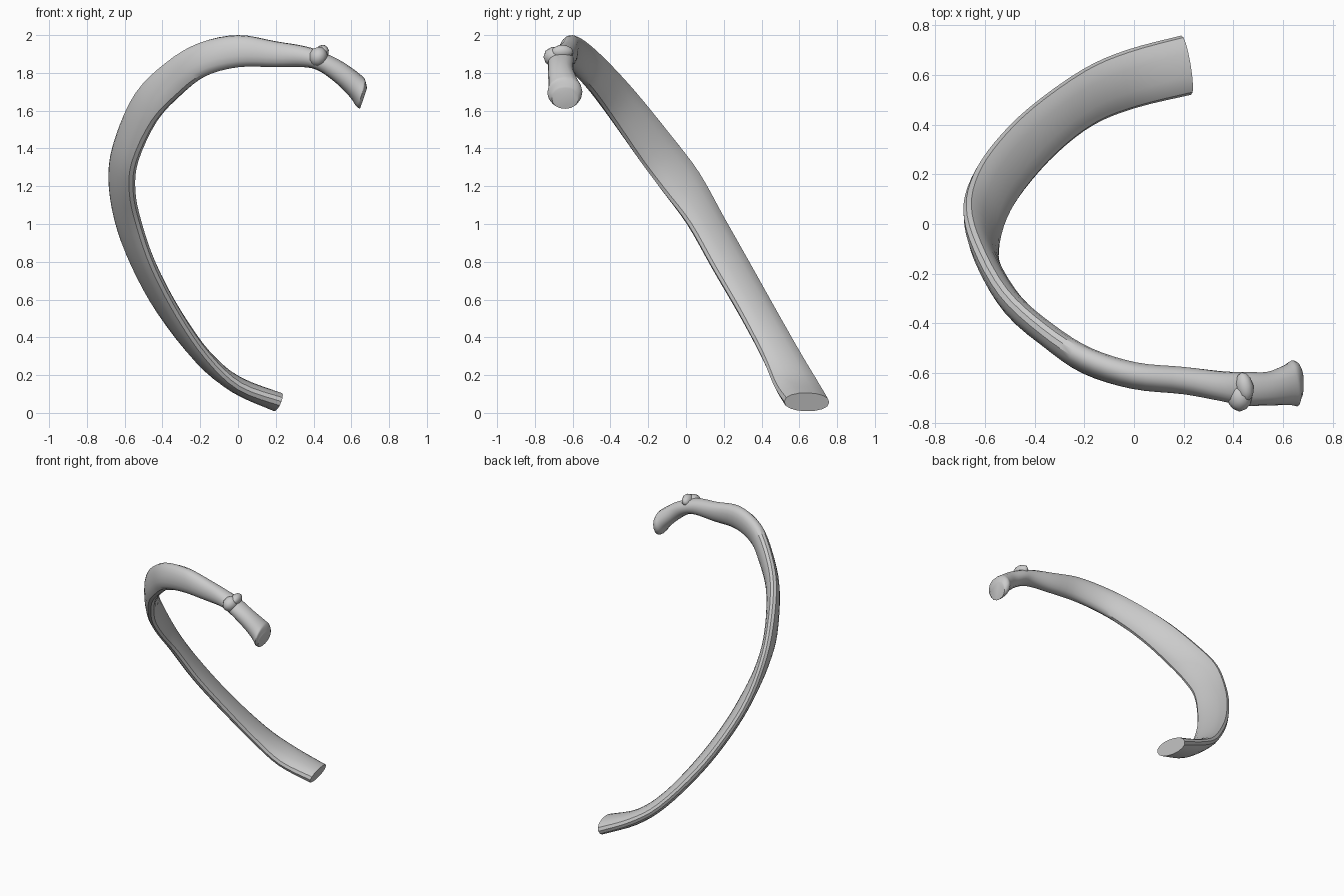
import bpy, math
from mathutils import Vector

if "Cube" in bpy.data.objects:
    bpy.data.objects.remove(bpy.data.objects["Cube"])

# Stations along the bone: upper edge, lower edge, half thickness
STATIONS = [
    ((.19, .758, .055), (.23, .52, .06), .052),
    ((-.03, .70, .16), (.01, .468, .14), .046),
    ((-.21, .62, .29), (-.16, .40, .30), .042),
    ((-.42, .47, .55), (-.31, .285, .52), .042),
    ((-.56, .33, .80), (-.44, .14, .77), .042),
    ((-.645, .20, 1.03), (-.52, .01, 1.0), .042),
    ((-.675, .07, 1.27), (-.555, -.12, 1.17), .042),
    ((-.635, -.08, 1.47), (-.54, -.24, 1.33), .044),
    ((-.53, -.27, 1.70), (-.44, -.385, 1.54), .046),
    ((-.37, -.42, 1.86), (-.31, -.485, 1.68), .048),
    ((-.20, -.53, 1.96), (-.18, -.57, 1.78), .052),
    ((0, -.60, 2.0), (0, -.62, 1.83), .054),
    ((.20, -.62, 1.967), (.20, -.64, 1.83), .055),
    ((.36, -.65, 1.94), (.35, -.655, 1.83), .06),
    ((.46, -.665, 1.905), (.43, -.66, 1.81), .068),
    ((.56, -.665, 1.855), (.52, -.66, 1.745), .068),
    ((.65, -.65, 1.79), (.59, -.645, 1.675), .082),
    ((.672, -.642, 1.765), (.625, -.64, 1.625), .093),
    ((.683, -.64, 1.72), (.645, -.64, 1.61), .07),
]
SIDES, STEPS = 16, 4


def spline(p, i, t):
    """Catmull-Rom interpolation over a list of values."""
    a, b = p[max(i - 1, 0)], p[i]
    c, d = p[min(i + 1, len(p) - 1)], p[min(i + 2, len(p) - 1)]
    return (b * 2 + (c - a) * t + (a * 2 - b * 5 + c * 4 - d) * t * t
            + (b * 3 - a - c * 3 + d) * t ** 3) * .5


def make_object(name, verts, faces):
    mesh = bpy.data.meshes.new(name)
    mesh.from_pydata(verts, [], faces)
    obj = bpy.data.objects.new(name, mesh)
    bpy.context.collection.objects.link(obj)
    return obj


def smooth(obj, degrees):
    bpy.ops.object.select_all(action='DESELECT')
    obj.select_set(True)
    bpy.context.view_layer.objects.active = obj
    bpy.ops.object.mode_set(mode='EDIT')
    bpy.ops.mesh.select_all(action='SELECT')
    bpy.ops.mesh.normals_make_consistent(inside=False)
    bpy.ops.object.mode_set(mode='OBJECT')
    bpy.ops.object.shade_smooth_by_angle(angle=math.radians(degrees))


# Rib shaft, neck and head: one flattened oval swept along the stations
ups = [Vector(s[0]) for s in STATIONS]
lows = [Vector(s[1]) for s in STATIONS]
thick = [s[2] for s in STATIONS]
rows = []
for i in range(len(STATIONS) - 1):
    for k in range(STEPS):
        rows.append([spline(v, i, k / STEPS) for v in (ups, lows, thick)])
rows.append([ups[-1], lows[-1], thick[-1]])
mids = [(r[0] + r[1]) / 2 for r in rows]
verts, faces = [], []
for i, (u, l, h) in enumerate(rows):
    tangent = mids[min(i + 1, len(mids) - 1)] - mids[max(i - 1, 0)]
    wide = (u - l) / 2
    side = tangent.cross(wide).normalized() * h
    for j in range(SIDES):
        a = 2 * math.pi * j / SIDES
        c, s = math.cos(a), math.sin(a)
        s = math.copysign(abs(s) ** .85, s)
        verts.append(mids[i] + wide * c + side * s)
for i in range(len(rows) - 1):
    for j in range(SIDES):
        a, b = i * SIDES + j, i * SIDES + (j + 1) % SIDES
        faces.append((a, b, b + SIDES, a + SIDES))
last = (len(rows) - 1) * SIDES
faces += [tuple(range(SIDES)), tuple(range(last, last + SIDES))]
smooth(make_object("rib_shaft", verts, faces), 35)


# Tubercle: knobs where the shaft meets the neck
def knob(name, loc, scale, rot):
    bpy.ops.mesh.primitive_ico_sphere_add(subdivisions=2, radius=1, location=loc, rotation=rot)
    obj = bpy.context.object
    obj.name = name
    obj.scale = scale
    smooth(obj, 35)


knob("tubercle", (.425, -.695, 1.885), (.05, .06, .055), (0, .4, 0))
knob("tubercle_ridge", (.445, -.655, 1.91), (.035, .06, .04), (0, .4, .2))
